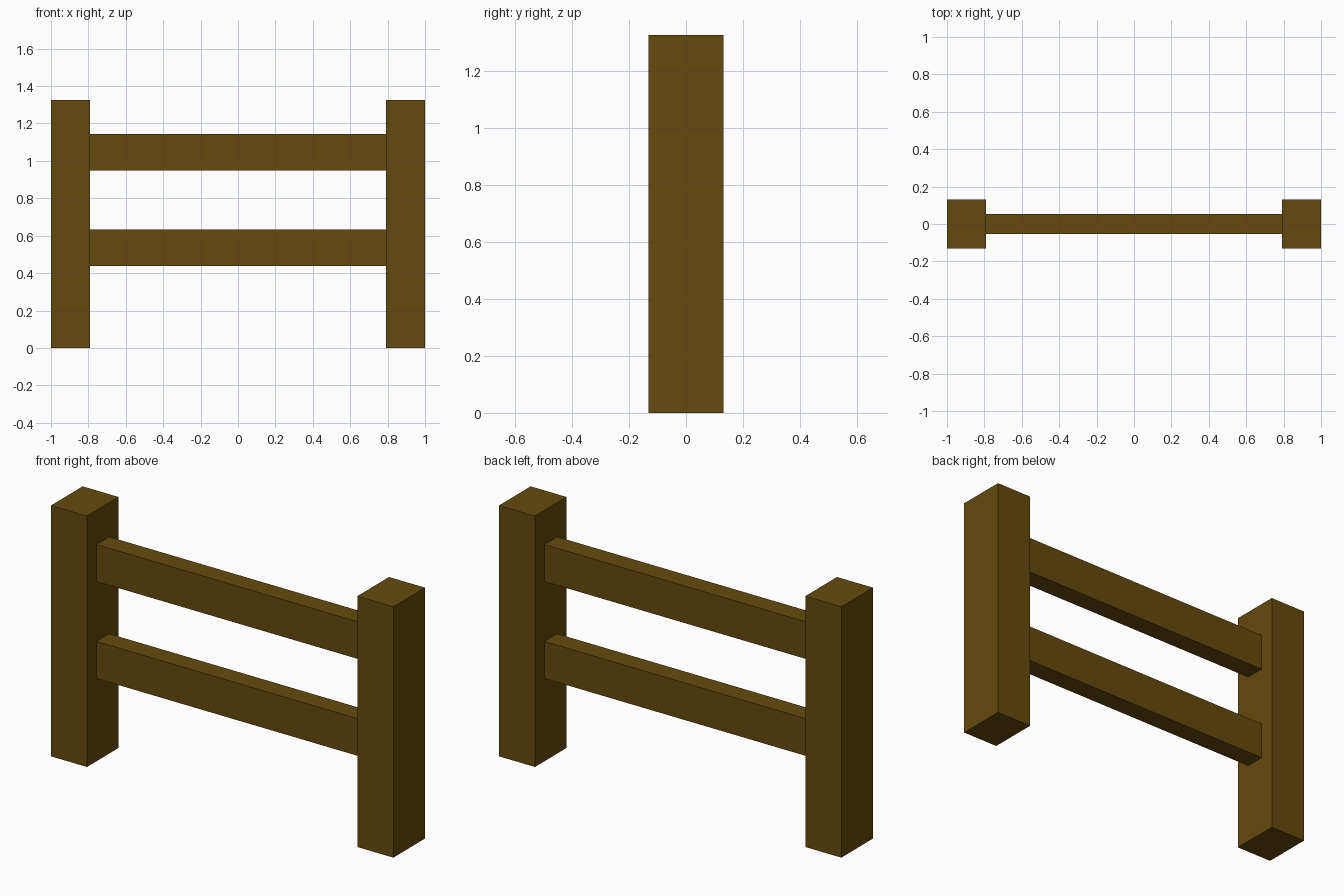
import bpy

if "Cube" in bpy.data.objects:
    bpy.data.objects.remove(bpy.data.objects["Cube"])

wood = bpy.data.materials.new("brown wood")
wood.diffuse_color = (0.130, 0.068, 0.004, 1.0)
wood.use_nodes = True
wood.node_tree.nodes["Principled BSDF"].inputs["Base Color"].default_value = wood.diffuse_color


def box(name, x, y, z):
    """Box spanning the (min, max) ranges in x, y and z."""
    spans = (x, y, z)
    bpy.ops.mesh.primitive_cube_add(size=1, location=[(a + b) / 2 for a, b in spans])
    obj = bpy.context.object
    obj.name = name
    obj.scale = [b - a for a, b in spans]
    bpy.ops.object.transform_apply(location=False, rotation=False, scale=True)
    obj.data.materials.append(wood)
    return obj


# Two square-cut upright posts
for name, x in (("left_post", (-1.0, -0.79)), ("right_post", (0.79, 1.0))):
    box(name, x, (-0.132, 0.132), (0.0, 1.325))

# Two horizontal rails between the posts
for name, z in (("lower_rail", (0.437, 0.633)), ("upper_rail", (0.949, 1.145))):
    box(name, (-0.79, 0.79), (-0.053, 0.053), z)
